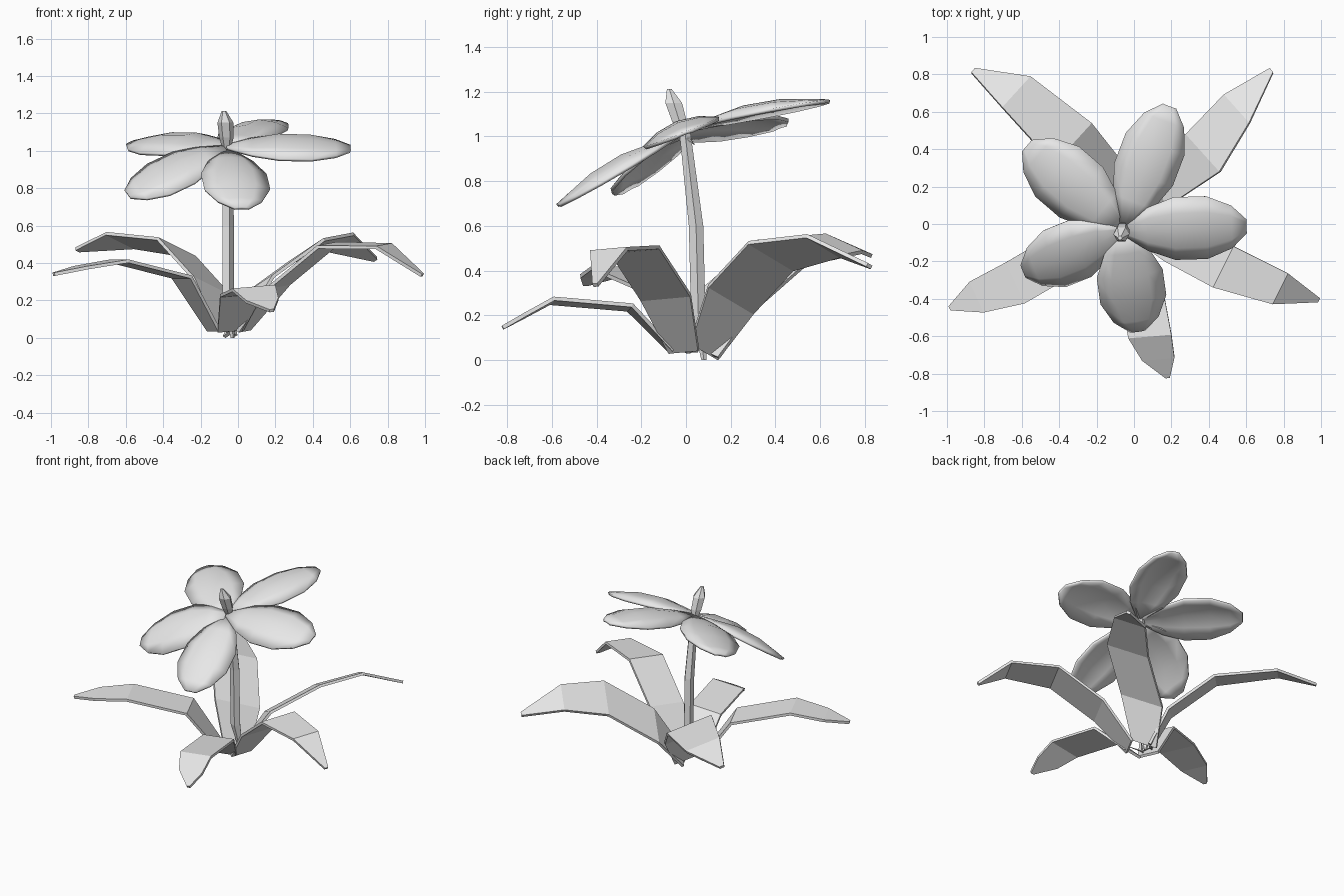
import bpy, bmesh, math
from mathutils import Vector

cube = bpy.data.objects.get("Cube")
if cube:
    bpy.data.objects.remove(cube, do_unlink=True)

GREY = (0.8, 0.8, 0.8, 1.0)
mat = bpy.data.materials.new("light grey")
mat.use_nodes = True
mat.diffuse_color = GREY
mat.node_tree.nodes["Principled BSDF"].inputs["Base Color"].default_value = GREY


def loft(name, rows, closed=False, thickness=0.0, smooth=False):
    """Skin a list of point rows; closed rows become capped tubes."""
    bm = bmesh.new()
    grid = [[bm.verts.new(p) for p in row] for row in rows]
    count = len(rows[0])
    for low, high in zip(grid, grid[1:]):
        for i in range(count if closed else count - 1):
            j = (i + 1) % count
            bm.faces.new((low[i], low[j], high[j], high[i]))
    if closed:
        bm.faces.new(grid[0][::-1])
        bm.faces.new(grid[-1])
    bmesh.ops.recalc_face_normals(bm, faces=bm.faces)
    mesh = bpy.data.meshes.new(name)
    bm.to_mesh(mesh)
    bm.free()
    mesh.materials.append(mat)
    obj = bpy.data.objects.new(name, mesh)
    bpy.context.collection.objects.link(obj)
    if thickness:
        solid = obj.modifiers.new("thickness", "SOLIDIFY")
        solid.thickness = thickness
        solid.offset = 0
    if smooth:
        bpy.ops.object.select_all(action="DESELECT")
        obj.select_set(True)
        bpy.context.view_layer.objects.active = obj
        bpy.ops.object.shade_smooth_by_angle(angle=math.radians(40))
    return obj


def tube(name, path, radii, sides):
    """Faceted tube with horizontal rings along a path."""
    angles = [math.tau * i / sides for i in range(sides)]
    rows = [[Vector(c) + Vector((math.cos(a), math.sin(a), 0)) * r for a in angles]
            for c, r in zip(path, radii)]
    return loft(name, rows, closed=True)


def leaf(name, path, across):
    """Folded strap leaf: a centre line swept by a sideways vector."""
    widths = (0.6, 1, 1, 0.75, 0.1)
    across = Vector(across)
    rows = [[Vector(p) - across * w, Vector(p) + across * w]
            for p, w in zip(path, widths)]
    return loft(name, rows, thickness=0.018)


def petal(name, base, tip, half_width, roll):
    """Cambered oval petal; roll is the rise of its left edge."""
    base, axis = Vector(base), Vector(tip) - Vector(base)
    side = Vector((-axis.y, axis.x, 0)).normalized() * half_width
    side.z = roll
    up = axis.cross(side).normalized()
    profile = ((0, .15), (.2, .68), (.42, 1), (.68, 1), (.88, .68), (1, .22))
    rows = []
    for t, w in profile:
        rows.append([base + axis * t + side * w * s
                     + up * 0.05 * w * (1 - s * s) * math.sin(math.pi * (0.1 + 0.8 * t))
                     for s in (-1, -0.55, 0, 0.55, 1)])
    return loft(name, rows, thickness=0.016, smooth=True)


# Five arching leaves
leaf("back_right_leaf", [(-.07, .08, .04), (-.14, .19, .27), (-.33, .43, .48),
     (-.63, .705, .52), (-.86, .82, .47)], (.1, .11, -.05))
leaf("back_left_leaf", [(-.02, .08, .04), (.1, .2, .27), (.37, .38, .465),
     (.55, .615, .51), (.735, .82, .42)], (-.09, .1, -.06))
leaf("left_leaf", [(.03, -.01, .04), (.22, -.09, .28), (.48, -.23, .495),
     (.78, -.345, .49), (.985, -.405, .335)], (.055, .11, .01))
leaf("front_leaf", [(-.04, -.06, .04), (.02, -.25, .235), (.085, -.6, .265),
     (.13, -.72, .2), (.18, -.82, .145)], (.115, .01, .01))
leaf("right_leaf", [(-.13, -.01, .04), (-.3, -.12, .325), (-.635, -.315, .41),
     (-.84, -.39, .375), (-.985, -.45, .34)], (-.05, .11, 0))

# Stem, tapering into the ground
tube("stem", [(-.03, .08, 0), (-.055, .055, .2), (-.055, .045, .6), (-.06, -.005, 1.02)],
     (.012, .034, .034, .026), 5)

# Flower petals
petal("left_petal", (-.06, -.03, 1.02), (.6, -.01, 1.01), .165, .065)
petal("back_petal", (-.05, 0, 1.03), (.19, .63, 1.155), .165, 0)
petal("back_right_petal", (-.07, -.01, 1.02), (-.57, .42, 1.04), .175, -.05)
petal("right_petal", (-.07, -.04, 1.01), (-.59, -.25, .765), .16, -.08)
petal("front_petal", (-.055, -.04, 1.0), (.02, -.57, .69), .175, 0)

# Bud in the flower's centre
tube("bud", [(-.06, -.01, 1.0), (-.062, -.03, 1.07), (-.067, -.055, 1.15), (-.075, -.075, 1.213)],
     (.02, .038, .043, .012), 6)

# Small sepals under the flower and rootlets at the foot
for i in range(3):
    a = math.tau * i / 3 + 0.5
    out = Vector((math.cos(a), math.sin(a), 0))
    joint = Vector((-.06, 0, 1.0))
    tube(f"sepal_{i + 1}", [joint, joint + out * .07 + Vector((0, 0, -.035))], (.012, .003), 4)
for i in range(4):
    a = math.tau * i / 4 + 0.8
    out = Vector((math.cos(a), math.sin(a), 0))
    foot = Vector((-.06, .01, .03))
    tube(f"rootlet_{i + 1}", [foot, foot + out * .09 + Vector((0, 0, .04))], (.01, .003), 4)
